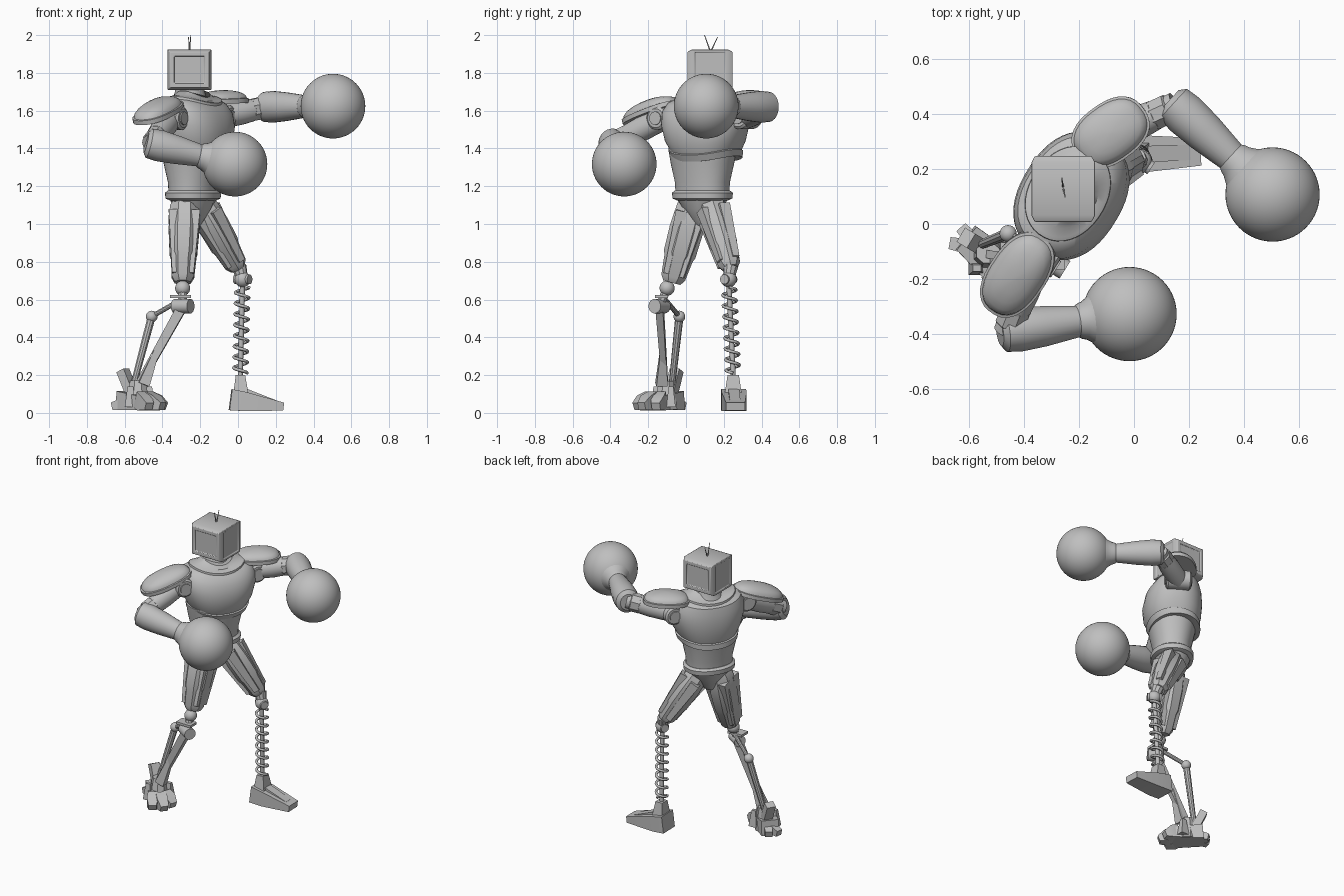
import bpy, bmesh, math
from mathutils import Vector, Matrix

cube = bpy.data.objects.get("Cube")
if cube:
    bpy.data.objects.remove(cube)

grey = bpy.data.materials.new("matte_grey")
grey.use_nodes = True
TONE = (0.52, 0.52, 0.52, 1)
grey.diffuse_color = TONE
grey.node_tree.nodes["Principled BSDF"].inputs["Base Color"].default_value = TONE


def finish(name, bm, angle=35):
    bmesh.ops.recalc_face_normals(bm, faces=bm.faces)
    mesh = bpy.data.meshes.new(name)
    bm.to_mesh(mesh)
    bm.free()
    mesh.materials.append(grey)
    ob = bpy.data.objects.new(name, mesh)
    bpy.context.collection.objects.link(ob)
    bpy.ops.object.select_all(action='DESELECT')
    ob.select_set(True)
    bpy.context.view_layer.objects.active = ob
    bpy.ops.object.shade_smooth_by_angle(angle=math.radians(angle))
    return ob


def loft(name, rings, matrix, n=40, power=2.0, dip=0.0, angle=35):
    """Rings of (z, half width, half depth[, front shift]); dip lowers front and back."""
    bm = bmesh.new()
    rows = []
    for z, rx, ry, *shift in rings:
        row = []
        for i in range(n):
            a = 2 * math.pi * (i + 0.5) / n
            c, s = math.cos(a), math.sin(a)
            grow = 1 / max(abs(c), abs(s)) if n == 4 else 1
            x = math.copysign(abs(c) ** (2 / power), c) * rx * grow
            y = math.copysign(abs(s) ** (2 / power), s) * ry * grow
            y -= shift[0] if shift else 0
            row.append(bm.verts.new(matrix @ Vector((x, y, z - dip * s * s))))
        rows.append(row)
    for lo, hi in zip(rows, rows[1:]):
        for i in range(n):
            j = (i + 1) % n
            bm.faces.new((lo[i], lo[j], hi[j], hi[i]))
    bm.faces.new(rows[0])
    bm.faces.new(rows[-1])
    return finish(name, bm, angle)


def frame(x, y, z, origin):
    m = Matrix((x, y, z)).transposed().to_4x4()
    m.translation = origin
    return m


def limb(name, p, q, profile, n=24, power=2.0):
    """Loft from p to q; profile of (fraction, half width, half height)."""
    p, q = Vector(p), Vector(q)
    z = (q - p).normalized()
    side = Vector((0, 0, 1)).cross(z)
    if side.length < 0.3:
        side = Vector((1, 0, 0)) - z * z.x
    x = side.normalized()
    rings = [(t * (q - p).length, rx, ry) for t, rx, ry in profile]
    return loft(name, rings, frame(x, z.cross(x), z, p), n, power)


def bar(name, p, q, w, h, w2=None, h2=None, n=4):
    return limb(name, p, q, [(0, w, h), (1, w2 or w, h2 or h)], n)


def ball(name, centre, r, n=24):
    bm = bmesh.new()
    bmesh.ops.create_uvsphere(bm, u_segments=n, v_segments=n // 2, radius=r,
                              matrix=Matrix.Translation(centre))
    return finish(name, bm)


# Head: boxy shell with stepped panels front, back and sides
bm = bmesh.new()
bmesh.ops.create_cube(bm, size=1, matrix=Matrix.Translation((-0.257, 0.127, 1.817))
                      @ Matrix.Diagonal((0.232, 0.19, 0.214, 1)))
for f in [f for f in bm.faces if abs(f.normal.y) > 0.9]:
    bmesh.ops.inset_individual(bm, faces=[f], thickness=0.018, depth=0.024)
    bmesh.ops.inset_individual(bm, faces=[f], thickness=0.03, depth=0)
    bmesh.ops.inset_individual(bm, faces=[f], thickness=0.005, depth=-0.008)
for f in [f for f in bm.faces if abs(f.normal.x) > 0.9 and f.calc_area() > 0.02]:
    bmesh.ops.inset_individual(bm, faces=[f], thickness=0.02, depth=0)
    bmesh.ops.inset_individual(bm, faces=[f], thickness=0.004, depth=-0.005)
head = finish("head", bm, 30)
bev = head.modifiers.new("soft_edges", 'BEVEL')
bev.width, bev.segments, bev.limit_method = 0.006, 2, 'ANGLE'
for i, tip in enumerate([(-0.25, 0.098, 2.0), (-0.262, 0.167, 1.99)]):
    bar(f"antenna_{i}", (-0.257, 0.13, 1.91), tip, 0.004, 0.004, 0.002, 0.002, 6)

# Torso, twisted towards its left
YAW = math.radians(58)
FRONT = Vector((math.sin(YAW), -math.cos(YAW), 0))
body = Matrix.Translation((-0.24, 0.11, 0)) @ Matrix.Rotation(YAW, 4, 'Z')
waist = Matrix.Translation((-0.238, 0.087, 0)) @ Matrix.Rotation(YAW, 4, 'Z')
loft("chest", [(1.36, 0.16, 0.13), (1.36, 0.19, 0.16), (1.395, 0.2, 0.168, 0.01),
               (1.4, 0.192, 0.16, 0.01), (1.45, 0.218, 0.178, 0.015), (1.53, 0.24, 0.185, 0.015),
               (1.6, 0.24, 0.175, 0.01), (1.645, 0.215, 0.155), (1.665, 0.17, 0.13)],
     body, 48, 2.3, 0.03)
loft("collar", [(1.63, 0.185, 0.145), (1.675, 0.18, 0.14), (1.68, 0.165, 0.13),
                (1.685, 0.13, 0.105), (1.705, 0.1, 0.088)], body, 40, 2.1, 0.035)
loft("neck", [(1.6, 0.12, 0.11), (1.66, 0.095, 0.09), (1.7, 0.08, 0.078), (1.73, 0.077, 0.075)],
     Matrix.Translation((-0.255, 0.122, 0)) @ Matrix.Rotation(YAW, 4, 'Z'))
loft("belly", [(1.15, 0.148, 0.115), (1.22, 0.15, 0.12), (1.32, 0.172, 0.142),
               (1.4, 0.185, 0.155)], waist, 40, 2.2)
loft("belt", [(1.125, 0.14, 0.11), (1.135, 0.162, 0.133), (1.165, 0.166, 0.135),
              (1.177, 0.15, 0.12)], waist, 40, 2.2)
loft("pelvis", [(0.99, 0.03, 0.04), (1.02, 0.06, 0.06), (1.08, 0.11, 0.095),
                (1.13, 0.145, 0.115)], waist, 12)


def pad(name, inner, outer, half_width, height):
    a, b = Vector(inner), Vector(outer)
    x = (b - a).normalized()
    up = Vector((0, 0, 1))
    z = (up - x * up.dot(x)).normalized()
    r, w = (b - a).length / 2, half_width
    rings = [(-0.012, r * 0.9, w * 0.88), (-0.012, r, w), (0.012, r, w),
             (0.014, r * 0.94, w * 0.92)]
    rings += [(0.014 + height * math.sin(t), r * 0.94 * math.cos(t), w * 0.92 * math.cos(t))
              for t in (0.3, 0.6, 0.9, 1.2, 1.5)]
    loft(name, rings, frame(x, z.cross(x), z, (a + b) / 2), 32, 2.4)


def arm(side, shoulder, elbow, glove):
    s, e, g = Vector(shoulder), Vector(elbow), Vector(glove)
    limb(f"{side}_shoulder_joint", s - FRONT * 0.085, s + FRONT * 0.085,
         [(0, 0.035, 0.035), (0.04, 0.035, 0.035), (0.04, 0.05, 0.05), (0.1, 0.062, 0.062),
          (0.9, 0.062, 0.062), (0.96, 0.05, 0.05), (0.96, 0.035, 0.035), (1, 0.035, 0.035)])
    limb(f"{side}_upper_arm", s, e, [(0, 0.062, 0.062), (0.45, 0.062, 0.065),
                                     (0.7, 0.055, 0.06), (0.72, 0.048, 0.05), (1, 0.05, 0.05)])
    limb(f"{side}_elbow_sleeve", s.lerp(e, 0.66), s.lerp(e, 0.92),
         [(0, 0.05, 0.05), (0.1, 0.058, 0.062), (0.9, 0.058, 0.062), (1, 0.05, 0.05)], 8)
    limb(f"{side}_forearm", e, g,
         [(-0.06, 0.05, 0.055), (-0.02, 0.074, 0.08), (0.1, 0.08, 0.084), (0.3, 0.074, 0.076),
          (0.57, 0.058, 0.06), (0.6, 0.066, 0.068), (0.63, 0.07, 0.072), (0.68, 0.085, 0.085),
          (0.75, 0.11, 0.11)])
    ball(f"{side}_glove", g, 0.171, 56)


arm("right", (-0.355, -0.12, 1.56), (-0.46, -0.39, 1.425), (-0.016, -0.327, 1.317))
arm("left", (-0.1, 0.315, 1.565), (0.15, 0.43, 1.62), (0.503, 0.107, 1.624))
pad("right_shoulder_pad", (-0.33, -0.045, 1.645), (-0.515, -0.32, 1.535), 0.105, 0.055)
pad("left_shoulder_pad", (-0.205, 0.245, 1.645), (0.035, 0.42, 1.655), 0.108, 0.045)


def thigh(side, hip, knee, w, d):
    h, k = Vector(hip), Vector(knee)
    limb(f"{side}_thigh", h, k, [(-0.12, w * 0.6, d * 0.6), (0, w * 0.95, d * 0.92), (0.3, w, d),
                                 (0.62, w * 0.9, d * 0.95), (0.68, w * 0.8, d * 0.85),
                                 (0.93, w * 0.72, d * 0.72), (1, w * 0.52, d * 0.52)], 8)
    # Raised armour strips around the thigh
    z = (k - h).normalized()
    for i in range(4):
        a = math.pi * (i / 2 + 0.25)
        out = Vector((math.cos(a), math.sin(a), 0))
        out = (out - z * out.dot(z)).normalized()
        bar(f"{side}_thigh_strip_{i}", h.lerp(k, 0.08) + out * w * 0.84,
            h.lerp(k, 0.9) + out * w * 0.62, 0.03, 0.03, 0.018, 0.018)


thigh("right", (-0.283, 0.035, 1.09), (-0.293, -0.075, 0.69), 0.088, 0.098)
thigh("left", (-0.185, 0.14, 1.09), (0.0, 0.235, 0.765), 0.082, 0.084)

# Right shin: linked rods with pivots
knee, pivot, ankle = Vector((-0.293, -0.14, 0.565)), Vector((-0.457, -0.035, 0.51)), Vector((-0.53, -0.11, 0.14))
ball("right_knee_ball", (-0.293, -0.1, 0.66), 0.04)
bar("right_knee_link", (-0.293, -0.1, 0.66), knee, 0.024, 0.024, n=8)
bar("right_knee_axle", knee - FRONT * 0.05, knee + FRONT * 0.05, 0.038, 0.038, n=20)
bar("right_knee_guard", (-0.36, -0.13, 0.615), (-0.25, -0.13, 0.615), 0.035, 0.008)
bar("right_main_rod", knee, ankle, 0.02, 0.026, 0.014, 0.02)
bar("right_upper_link", (-0.3, -0.11, 0.6), pivot, 0.013, 0.013, n=10)
ball("right_link_pivot", pivot, 0.031)
bar("right_rear_rod", pivot, (-0.555, -0.075, 0.14), 0.022, 0.022, 0.017, 0.017, 10)
bar("right_shin_fin", (-0.42, -0.12, 0.36), (-0.5, -0.13, 0.15), 0.012, 0.012, 0.03, 0.03)

# Right foot: hinged claw with toes and heel spurs
bar("right_ankle_block", (-0.53, -0.11, 0.02), (-0.53, -0.105, 0.17), 0.07, 0.07, 0.045, 0.04, 8)
bar("right_foot_body", (-0.61, -0.05, 0.065), (-0.46, -0.18, 0.05), 0.055, 0.05, 0.075, 0.035)
bar("right_heel_post", (-0.56, -0.08, 0.1), (-0.61, -0.05, 0.225), 0.03, 0.024)
for i, (root, tip) in enumerate([((-0.47, -0.13), (-0.385, -0.16)), ((-0.48, -0.17), (-0.4, -0.235)),
                                 ((-0.52, -0.19), (-0.47, -0.265))]):
    limb(f"right_toe_{i}", (*root, 0.07), (*tip, 0.035),
         [(0, 0.03, 0.045), (0.5, 0.036, 0.042), (1, 0.024, 0.02)], 4)
for i, tip in enumerate([(-0.665, -0.07), (-0.625, -0.015)]):
    bar(f"right_heel_spur_{i}", (-0.56, -0.09, 0.06), (*tip, 0.035), 0.03, 0.04, 0.022, 0.02)
for i, (x, y) in enumerate([(-0.57, -0.16), (-0.47, -0.08)]):
    bar(f"right_foot_side_plate_{i}", (x, y, 0.03), (x, y, 0.14), 0.03, 0.025, 0.015, 0.012)

# Left shin: rod inside a coil spring
top, base = Vector((0.024, 0.226, 0.707)), Vector((0.012, 0.25, 0.19))
ball("left_knee_ball", top, 0.042)
bar("left_knee_axle", top - FRONT * 0.045, top + FRONT * 0.045, 0.026, 0.026, n=16)
bar("left_knee_socket", (0.005, 0.237, 0.775), top, 0.04, 0.04, 0.03, 0.03, 10)
bar("left_shin_rod", top, base, 0.014, 0.014, n=12)
TURNS, STEPS = 8, 20
curve = bpy.data.curves.new("left_shin_spring", 'CURVE')
curve.dimensions = '3D'
curve.bevel_depth, curve.bevel_resolution = 0.0085, 1
curve.use_fill_caps = True
line = curve.splines.new('POLY')
line.points.add(TURNS * STEPS)
for i, pt in enumerate(line.points):
    a = 2 * math.pi * i / STEPS
    c = top.lerp(base, 0.08 + 0.88 * i / (TURNS * STEPS))
    pt.co = (c.x + 0.036 * math.cos(a), c.y + 0.036 * math.sin(a), c.z, 1)
curve.materials.append(grey)
bpy.context.collection.objects.link(bpy.data.objects.new("left_shin_spring", curve))

# Left foot: wedge with ankle block and raised instep
bar("left_ankle", (0.015, 0.25, 0.1), (0.013, 0.25, 0.2), 0.04, 0.045, 0.025, 0.03)
limb("left_foot", (-0.04, 0.252, 0.07), (0.24, 0.262, 0.033),
     [(0, 0.066, 0.056), (0.3, 0.066, 0.05), (1, 0.05, 0.021)], 4)
bar("left_instep", (0.03, 0.253, 0.11), (0.2, 0.26, 0.05), 0.03, 0.022, 0.028, 0.016)
